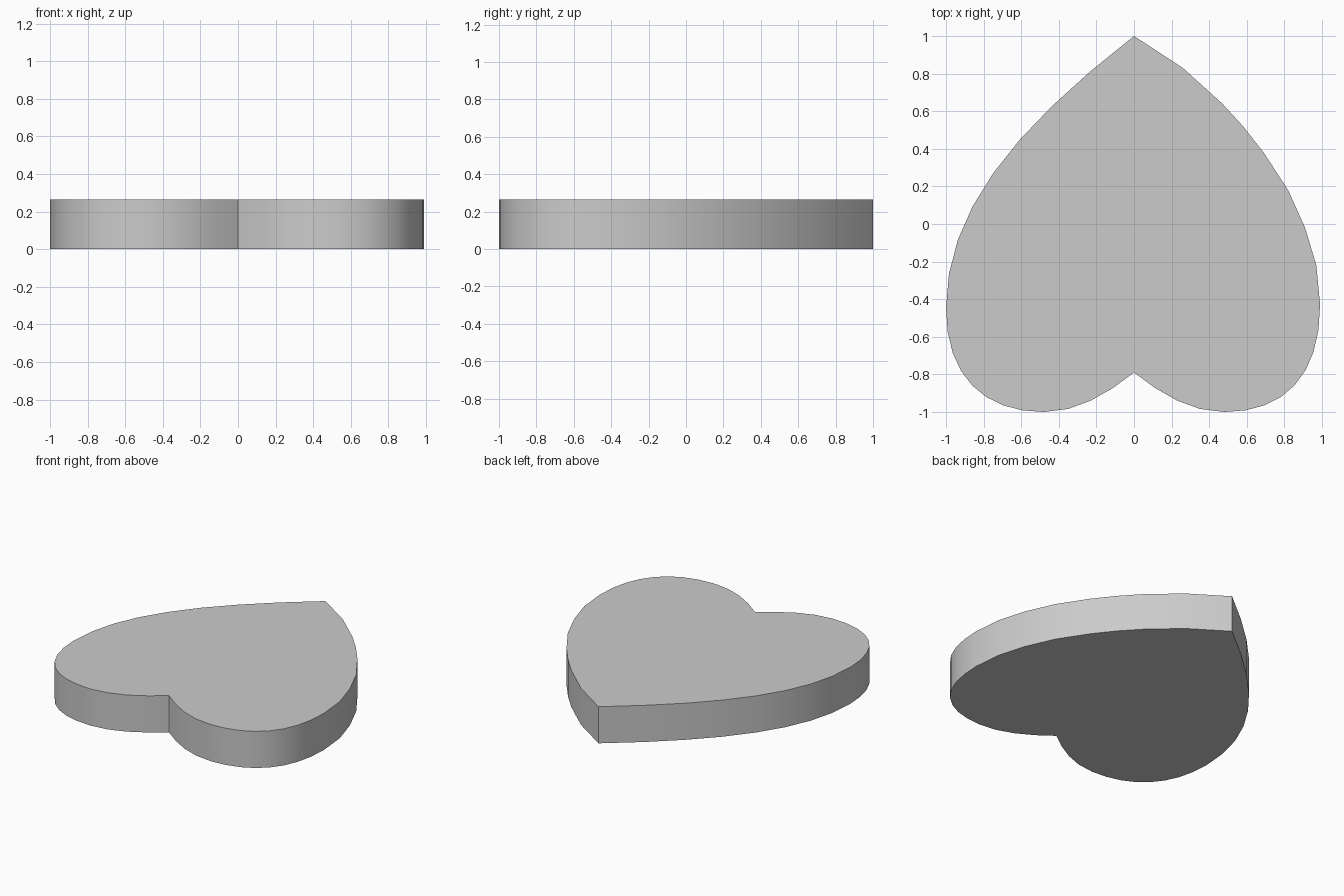
import bpy, bmesh
from mathutils import Vector
from mathutils.geometry import interpolate_bezier

if "Cube" in bpy.data.objects:
    bpy.data.objects.remove(bpy.data.objects["Cube"])

HEIGHT = 0.265


def bezier(a, h1, h2, b, steps):
    """Points along a curve, leaving out the last one."""
    pts = [Vector((*p, 0)) for p in (a, h1, h2, b)]
    return [(p.x, p.y) for p in interpolate_bezier(*pts, steps + 1)][:-1]


# left half: long flank, round lobe, notch
outline = bezier((0, 1), (-0.667, 0.484), (-1, 0.05), (-1, -0.45), 8)
outline += bezier((-1, -0.45), (-1, -0.81), (-0.8, -1), (-0.48, -1), 8)
outline += bezier((-0.48, -1), (-0.305, -1), (-0.15, -0.91), (0, -0.79), 4)

# right half: notch, lobe, slightly fuller flank
outline += bezier((0, -0.79), (0.15, -0.91), (0.305, -1), (0.48, -1), 4)
outline += bezier((0.48, -1), (0.8, -1), (0.99, -0.81), (0.99, -0.43), 8)
outline += [(0.99, -0.43), (0.97, -0.22), (0.91, -0.02), (0.82, 0.18),
            (0.69, 0.38), (0.58, 0.52), (0.47, 0.64), (0.26, 0.83)]

# extrude the outline into a solid plate
bm = bmesh.new()
base = bm.faces.new([bm.verts.new((x, y, 0)) for x, y in outline])
ext = bmesh.ops.extrude_face_region(bm, geom=[base], use_keep_orig=True)
top = [v for v in ext["geom"] if isinstance(v, bmesh.types.BMVert)]
bmesh.ops.translate(bm, verts=top, vec=(0, 0, HEIGHT))
bmesh.ops.recalc_face_normals(bm, faces=bm.faces)

mesh = bpy.data.meshes.new("heart_plate")
bm.to_mesh(mesh)
bm.free()
plate = bpy.data.objects.new("heart_plate", mesh)
bpy.context.collection.objects.link(plate)

# smooth rim, sharp top and bottom edges
bpy.context.view_layer.objects.active = plate
plate.select_set(True)
bpy.ops.object.shade_smooth_by_angle(angle=0.52)
